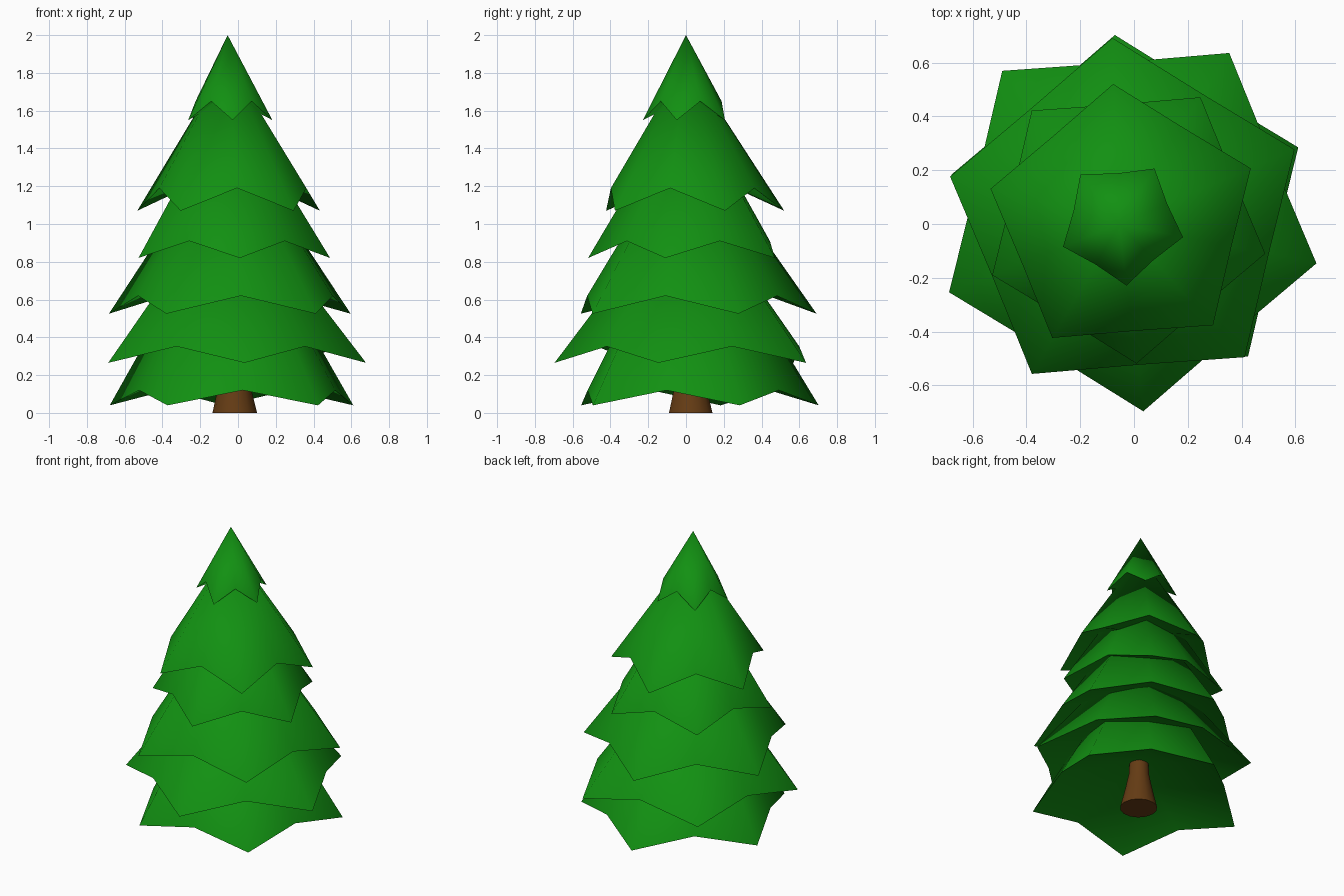
import bpy, bmesh, math

if "Cube" in bpy.data.objects:
    bpy.data.objects.remove(bpy.data.objects["Cube"])


def material(name, rgb):
    m = bpy.data.materials.new(name)
    m.diffuse_color = (*rgb, 1)
    m.use_nodes = True
    m.node_tree.nodes["Principled BSDF"].inputs["Base Color"].default_value = m.diffuse_color
    return m


GREEN = material("needle green", (0.006, 0.28, 0.006))
BROWN = material("bark brown", (0.13, 0.045, 0.007))


def axis(z):
    """The tree leans slightly: centre line at height z."""
    return -0.017 - 0.019 * z, 0.025 - 0.0125 * z


def finish(name, bm, mat):
    bmesh.ops.recalc_face_normals(bm, faces=bm.faces)
    me = bpy.data.meshes.new(name)
    bm.to_mesh(me)
    bm.free()
    me.materials.append(mat)
    ob = bpy.data.objects.new(name, me)
    bpy.context.collection.objects.link(ob)
    bpy.ops.object.select_all(action='DESELECT')
    ob.select_set(True)
    bpy.context.view_layer.objects.active = ob
    bpy.ops.object.shade_smooth_by_angle(angle=math.radians(75))


def branch_layer(name, r, z_tip, z_notch, z_apex, start, notch=0.805):
    """Five-pointed drooping cone with a hollow underside."""
    bm = bmesh.new()
    cx, cy = axis(z_tip)
    rim = []
    for i in range(10):
        a = math.radians(start + 36 * i)
        rad, z = (r, z_tip) if i % 2 == 0 else (r * notch, z_notch)
        rim.append(bm.verts.new((cx + rad * math.cos(a), cy + rad * math.sin(a), z)))
    top = bm.verts.new((*axis(z_apex), z_apex))
    under = bm.verts.new((cx, cy, z_tip + 0.42 * r + 0.02))
    for i in range(10):
        a, b = rim[i], rim[(i + 1) % 10]
        bm.faces.new((a, b, top))
        bm.faces.new((b, a, under))
    finish(name, bm, GREEN)


# Branch layers from top to bottom, alternately turned by 36 degrees
LAYERS = [
    (0.235, 1.55, 1.65, 2.00, 0.78),
    (0.51, 1.07, 1.19, 1.87, 0.805),
    (0.535, 0.82, 0.91, 1.70, 0.805),
    (0.675, 0.525, 0.62, 1.50, 0.805),
    (0.72, 0.265, 0.352, 1.20, 0.805),
    (0.68, 0.04, 0.12, 1.18, 0.805),
]
for n, (r, zt, zn, za, k) in enumerate(LAYERS):
    branch_layer(f"branch_layer_{n + 1}", r, zt, zn, za, 94.5 + 36 * (n % 2 == 0), k)

# Flared trunk
bm = bmesh.new()
rings = []
for r, z in ((0.118, 0.0), (0.088, 0.13), (0.066, 0.24), (0.06, 0.36)):
    cx, cy = axis(z)
    rings.append([bm.verts.new((cx + r * math.cos(math.tau * i / 14),
                                cy + r * math.sin(math.tau * i / 14), z)) for i in range(14)])
for lo, hi in zip(rings, rings[1:]):
    for i in range(14):
        j = (i + 1) % 14
        bm.faces.new((lo[i], lo[j], hi[j], hi[i]))
bm.faces.new(rings[0][::-1])
bm.faces.new(rings[-1])
finish("trunk", bm, BROWN)
